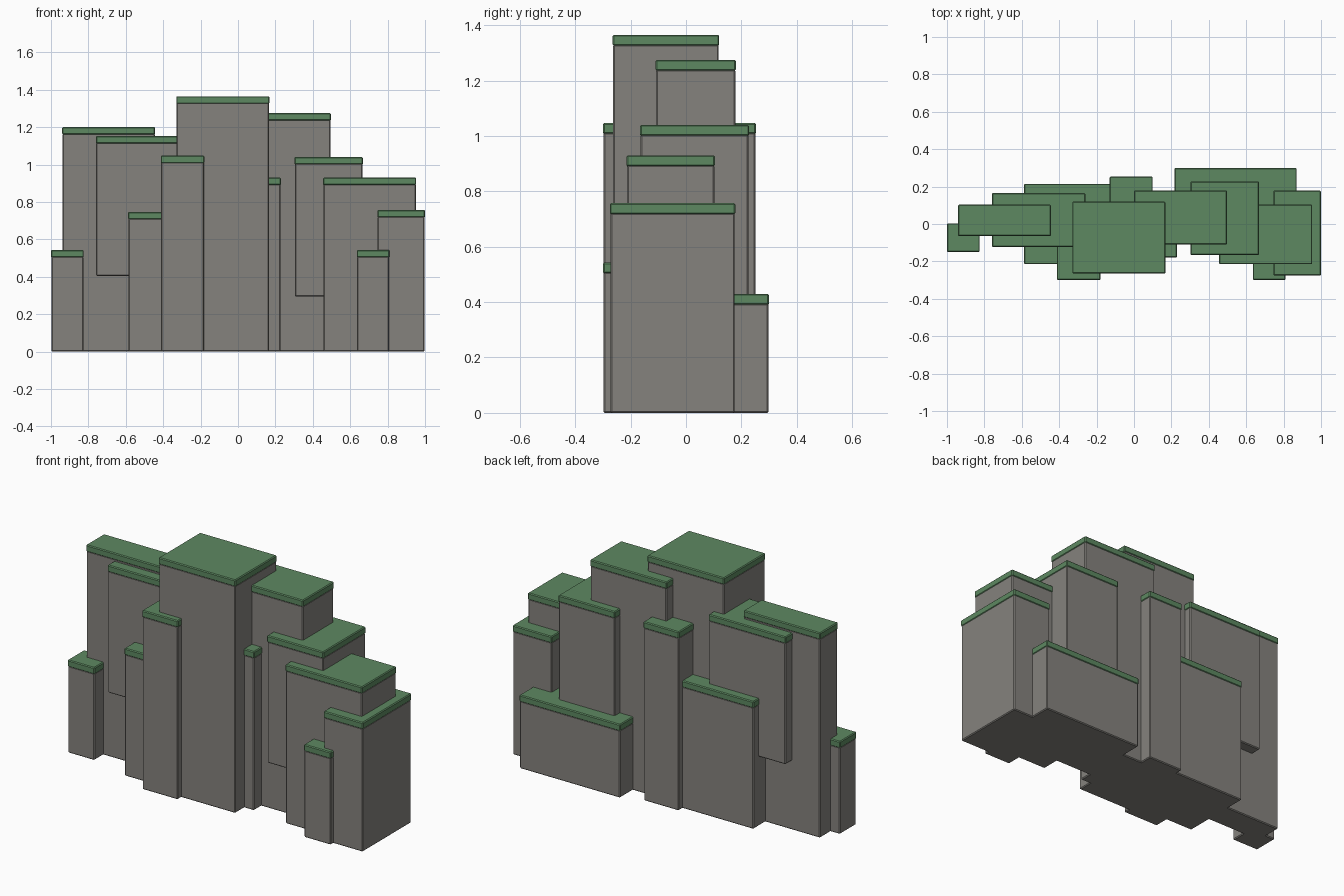
import bpy
import bmesh
from mathutils import Vector

default_cube = bpy.data.objects.get("Cube")
if default_cube:
    bpy.data.objects.remove(default_cube, do_unlink=True)


def make_material(name, rgb):
    mat = bpy.data.materials.new(name)
    mat.use_nodes = True
    color = (*rgb, 1.0)
    mat.diffuse_color = color
    bsdf = mat.node_tree.nodes["Principled BSDF"]
    bsdf.inputs["Base Color"].default_value = color
    bsdf.inputs["Roughness"].default_value = 0.9
    return mat


STONE = make_material("grey stone", (0.235, 0.225, 0.208))
GRASS = make_material("green grass", (0.11, 0.25, 0.12))
CAP = 0.04       # grass thickness
OVERHANG = 0.002
BEVEL = 0.005


def add_block(name, low, high, mat):
    """Box between two corners with slightly chamfered edges."""
    low, high = Vector(low), Vector(high)
    mesh = bpy.data.meshes.new(name)
    bm = bmesh.new()
    bmesh.ops.create_cube(bm, size=1.0)
    bmesh.ops.scale(bm, vec=high - low, verts=bm.verts)
    bmesh.ops.translate(bm, vec=(low + high) / 2, verts=bm.verts)
    bm.to_mesh(mesh)
    bm.free()
    mesh.materials.append(mat)
    obj = bpy.data.objects.new(name, mesh)
    bpy.context.collection.objects.link(obj)
    bevel = obj.modifiers.new("soft edges", "BEVEL")
    bevel.width = BEVEL
    bevel.segments = 1
    return obj


def add_pillar(name, x, y, z):
    """Stone column with a grass slab on top."""
    o = OVERHANG
    add_block(name + "_rock", (x[0] + o, y[0] + o, z[0]),
              (x[1] - o, y[1] - o, z[1] - CAP + BEVEL), STONE)
    add_block(name + "_grass", (x[0], y[0], z[1] - CAP), (x[1], y[1], z[1]), GRASS)


# Cliff columns: name, x range, y range, z range
pillars = [
    ("central_peak", (-0.33, 0.168), (-0.265, 0.12), (0, 1.365)),
    ("second_peak", (0.0, 0.497), (-0.11, 0.18), (0, 1.275)),
    ("left_ledge", (0.302, 0.668), (-0.166, 0.228), (0.295, 1.04)),
    ("left_shoulder", (0.455, 0.953), (-0.215, 0.104), (0, 0.93)),
    ("left_end", (0.745, 1.0), (-0.275, 0.178), (0, 0.757)),
    ("left_front_step", (0.635, 0.81), (-0.3, -0.1), (0, 0.543)),
    ("left_back_step", (0.217, 0.87), (0.0, 0.3), (0, 0.43)),
    ("front_sliver", (0.0, 0.23), (-0.18, 0.05), (0, 0.93)),
    ("back_column", (-0.13, 0.1), (0.0, 0.253), (0, 1.047)),
    ("front_column", (-0.413, -0.18), (-0.3, -0.07), (0, 1.047)),
    ("right_ledge", (-0.76, -0.26), (-0.123, 0.165), (0.405, 1.152)),
    ("right_peak", (-0.94, -0.443), (-0.065, 0.103), (0, 1.2)),
    ("right_shoulder", (-0.587, -0.09), (-0.215, 0.215), (0, 0.747)),
    ("right_end", (-1.0, -0.825), (-0.15, 0.004), (0, 0.543)),
]
for spec in pillars:
    add_pillar(*spec)
